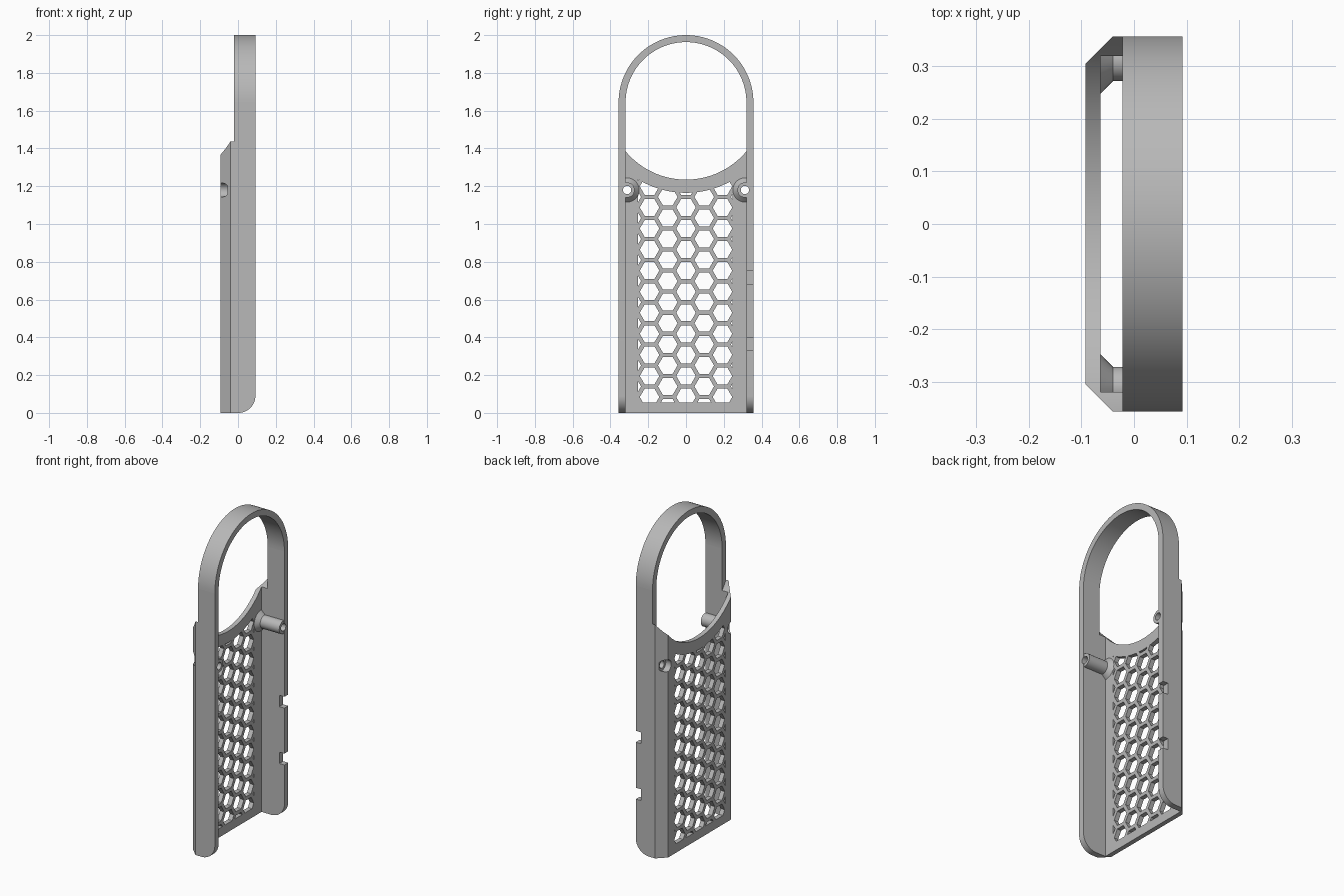
import bpy, bmesh
from math import sin, cos, pi, radians
from mathutils import Vector

if "Cube" in bpy.data.objects:
    bpy.data.objects.remove(bpy.data.objects["Cube"])

grey = bpy.data.materials.new("plain grey")
grey.use_nodes = True
GREY = (0.48, 0.48, 0.48, 1)
grey.diffuse_color = GREY
grey.node_tree.nodes["Principled BSDF"].inputs["Base Color"].default_value = GREY

# Main dimensions
W, INNER = 0.357, 0.32            # half width outside and inside
BACK, OPEN = -0.092, 0.092        # depth limits
PLATE = -0.064                    # inner face of the grille plate
SPRING = 2 - W                    # height where the arch starts
POST_Y, POST_Z = 0.312, 1.18
SCOOP_Z, SCOOP_R = 1.651, 0.416


def place(axis, a, b, t):
    return Vector({"x": (t, a, b), "y": (a, t, b), "z": (a, b, t)}[axis])


def prisms(name, axis, outlines, lo, hi):
    """Extrude one or more closed outlines along an axis."""
    bm = bmesh.new()
    for pts in outlines:
        low = [bm.verts.new(place(axis, a, b, lo)) for a, b in pts]
        high = [bm.verts.new(place(axis, a, b, hi)) for a, b in pts]
        bm.faces.new(low)
        bm.faces.new(high)
        for i in range(len(pts)):
            j = (i + 1) % len(pts)
            bm.faces.new((low[i], low[j], high[j], high[i]))
    bmesh.ops.recalc_face_normals(bm, faces=bm.faces)
    return to_object(name, bm)


def to_object(name, bm):
    mesh = bpy.data.meshes.new(name)
    bm.to_mesh(mesh)
    bm.free()
    mesh.materials.append(grey)
    ob = bpy.data.objects.new(name, mesh)
    bpy.context.collection.objects.link(ob)
    return ob


def arc(a, b, r, start, end, n):
    angles = [radians(start + (end - start) * i / n) for i in range(n + 1)]
    return [(a + r * cos(t), b + r * sin(t)) for t in angles]


def disc(a, b, r, n=32):
    return arc(a, b, r, 0, 360, n)[:-1]


def rect(a0, a1, b0, b1):
    return [(a0, b0), (a1, b0), (a1, b1), (a0, b1)]


def boolean(ob, tool, operation="DIFFERENCE", keep=False):
    mod = ob.modifiers.new("boolean", "BOOLEAN")
    mod.operation, mod.solver, mod.object = operation, "EXACT", tool
    bpy.context.view_layer.objects.active = ob
    bpy.ops.object.modifier_apply(modifier=mod.name)
    if not keep:
        bpy.data.objects.remove(tool)


# Channel-shaped body with chamfered rear edges
half = [(OPEN, INNER), (OPEN, W), (-0.04, W), (BACK, 0.305)]
section = [(PLATE, INNER)] + half
section += [(x, -y) for x, y in reversed(section)]
body = prisms("body_channel", "z", [section], 0, SPRING)

# Round scoop that removes the rear above the grille
boolean(body, prisms("scoop_cutter", "x", [disc(0, SCOOP_Z, SCOOP_R, 128)], -0.2, -0.022))

# Rounded bottom corners of the side walls
R = 0.09
corner = [(0.12, -0.02), (0.12, R)] + arc(OPEN - R, R, R, 0, -90, 16) + [(OPEN - R, -0.02)]
boolean(body, prisms("corner_cutter", "y", [corner], -0.5, 0.5))

# Two notches in the left-hand wall edge
for z in (0.33, 0.68):
    boolean(body, prisms("notch_cutter", "x", [rect(0.3, 0.4, z, z + 0.07)], OPEN - 0.035, 0.12))

# Honeycomb openings, trimmed to the window under the scoop
STEP, PITCH = 0.0965, 0.1115
HEX_R = (PITCH - 0.022) / 3 ** 0.5
cells = []
for col in range(-3, 4):
    base = 0.14 if col % 2 else 0.084
    for row in range(-1, 12):
        cells.append(disc(col * STEP, base + row * PITCH, HEX_R, 6))
honeycomb = prisms("honeycomb_cutter", "x", cells, -0.15, -0.05)
window = prisms("window_cutter", "x", [rect(-0.255, 0.245, 0.055, 1.3)], -0.14, -0.052)
boolean(window, prisms("rim_cutter", "x", [disc(0, SCOOP_Z, SCOOP_R + 0.07, 128)], -0.2, 0))
boolean(honeycomb, window, "INTERSECT")
boolean(body, honeycomb)


# Screw posts with flared feet, bored through with a recess at the rear
def screw_post(name, side):
    y = side * POST_Y
    bm = bmesh.new()
    rings = []
    for x, r in ((-0.066, 0.066), (-0.04, 0.04)):
        rings.append([bm.verts.new((x, a, b)) for a, b in disc(y, POST_Z, r)])
    low, high = rings
    bm.faces.new(low)
    bm.faces.new(high)
    for i in range(len(low)):
        j = (i + 1) % len(low)
        bm.faces.new((low[i], low[j], high[j], high[i]))
    bmesh.ops.recalc_face_normals(bm, faces=bm.faces)
    post = to_object(name, bm)
    limits = sorted((side * 0.1, side * 0.33))
    boolean(post, prisms("trim", "x", [rect(*limits, 1, 1.4)], -0.2, 0.2), "INTERSECT")
    boolean(post, prisms("shaft", "x", [disc(y, POST_Z, 0.04)], -0.042, 0.09), "UNION")
    bore = prisms("bore_cutter", "x", [disc(y, POST_Z, 0.022)], -0.2, 0.2)
    recess = prisms("recess_cutter", "x", [disc(y, POST_Z, 0.037)], -0.2, -0.055)
    for tool in (bore, recess):
        boolean(post, tool, keep=True)
        boolean(body, tool)
    return post


posts = [screw_post("front_screw_post", -1), screw_post("back_screw_post", 1)]

# Arched handle on top of the side walls
band = arc(0, SPRING, W, 0, 180, 64) + arc(0, SPRING, INNER, 180, 0, 64)
arch = prisms("handle_arch", "x", [band], -0.022, OPEN)

# Smooth curves, sharp edges
for ob in [body, arch] + posts:
    bpy.ops.object.select_all(action="DESELECT")
    ob.select_set(True)
    bpy.context.view_layer.objects.active = ob
    bpy.ops.object.shade_smooth_by_angle(angle=radians(30))
